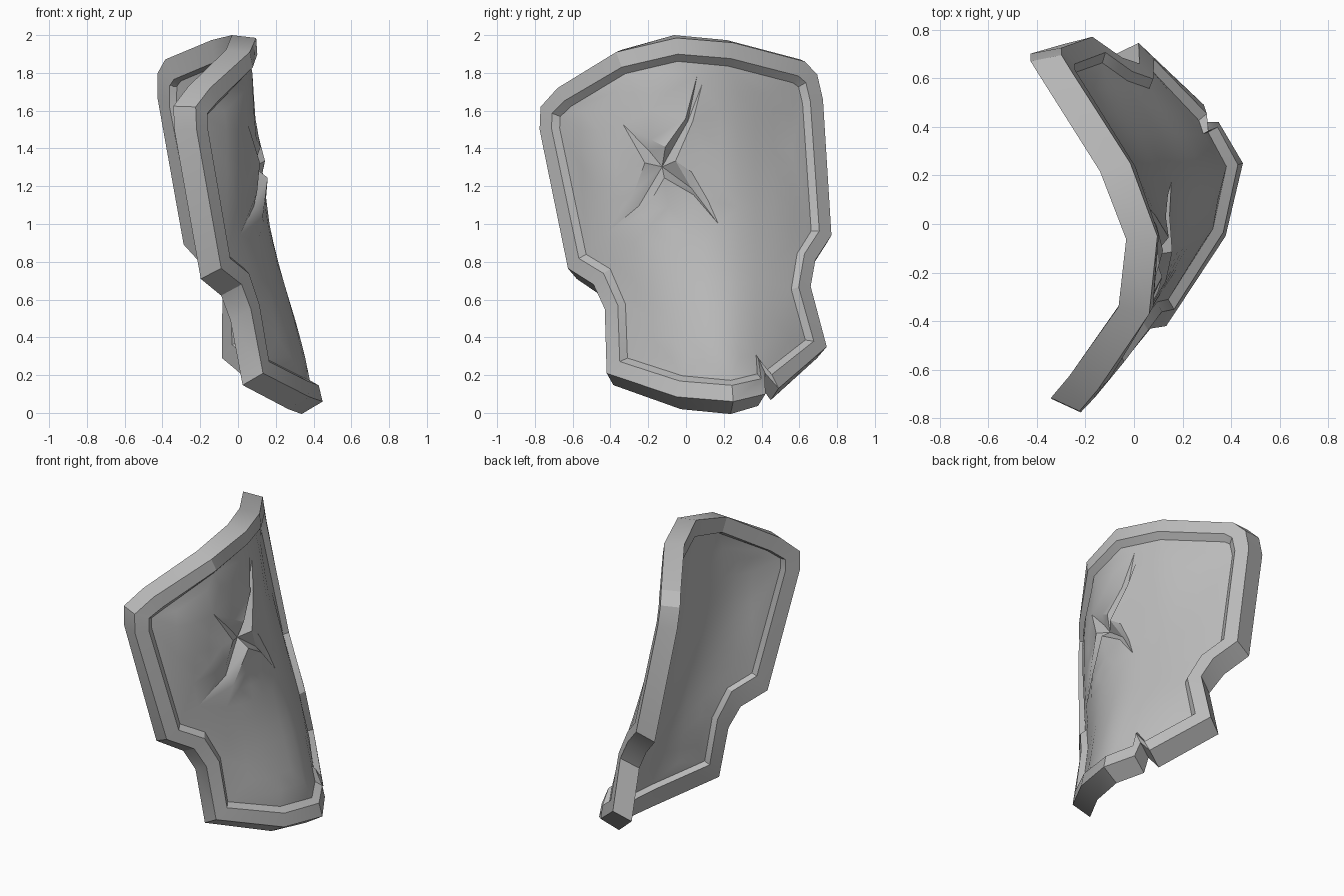
import bpy, bmesh, math
from mathutils import Vector
from mathutils.geometry import delaunay_2d_cdt, intersect_point_line

if "Cube" in bpy.data.objects:
    bpy.data.objects.remove(bpy.data.objects["Cube"])

steel = bpy.data.materials.new("grey_steel")
steel.diffuse_color = (0.5, 0.5, 0.5, 1)
steel.use_nodes = True
steel.node_tree.nodes["Principled BSDF"].inputs["Base Color"].default_value = steel.diffuse_color

# Curved surface x = f(y, z) from a small control grid
YS = [-.77, -.53, -.3, -.06, .24, .57, .77]
ZS = [.1, .5, .9, 1.4, 1.9]
GRID = [[-.11, .08, .23, .37, .44, .23, .02],
        [-.19, 0, .16, .295, .335, .15, -.03],
        [-.22, -.01, .14, .22, .205, .02, -.16],
        [-.21, .01, .11, .145, .08, -.13, -.28],
        [-.25, -.035, .09, .105, 0, -.22, -.38]]


def spline(ks, vs, t):
    n = len(ks)
    slope = lambda i: ((vs[min(i + 1, n - 1)] - vs[max(i - 1, 0)]) /
                       (ks[min(i + 1, n - 1)] - ks[max(i - 1, 0)]))
    if t <= ks[0]:
        return vs[0] + slope(0) * (t - ks[0])
    if t >= ks[-1]:
        return vs[-1] + slope(n - 1) * (t - ks[-1])
    i = max(k for k in range(n - 1) if ks[k] <= t)
    h = ks[i + 1] - ks[i]
    u = (t - ks[i]) / h
    return ((2*u**3 - 3*u*u + 1) * vs[i] + (u**3 - 2*u*u + u) * h * slope(i)
            + (3*u*u - 2*u**3) * vs[i + 1] + (u**3 - u*u) * h * slope(i + 1))


def f(y, z):
    return spline(ZS, [spline(YS, row, y) for row in GRID], z)


def grad(y, z):
    e = .03
    return (f(y + e, z) - f(y - e, z)) / (2*e), (f(y, z + e) - f(y, z - e)) / (2*e)


def lift(p, depth, flare=False):
    """Point on the curved surface, moved along its softened normal."""
    y, z = p
    fy, fz = grad(y, z)
    d = Vector((1, -.5*fy, -.9*fz))
    if flare:                       # outer back corner of the rim spreads outward
        d.z = spline([0, .8, 1.4, 2], [.6, .5, .05, -.12], z)
        if y > .5 and z > .8:
            d.y -= .2
    return Vector((f(y, z), y, z)) + d.normalized() * depth


# Outline of the plate in (y, z), counter-clockwise from the lower tip
OUTLINE = [Vector(p) for p in [
    (.25, .06), (.42, .10), (.455, .115), (.49, .13), (.745, .35), (.66, .67),
    (.685, .81), (.77, .94), (.725, 1.66), (.695, 1.79), (.63, 1.86), (.25, 1.96),
    (-.05, 1.985), (-.37, 1.91), (-.68, 1.72), (-.77, 1.62), (-.775, 1.5),
    (-.625, .765), (-.49, .68), (-.43, .55), (-.42, .21), (-.05, .085)]]
NOTCH = 2


def inset(w):
    out, n = [], len(OUTLINE)
    for i, p in enumerate(OUTLINE):
        a = (p - OUTLINE[i - 1]).normalized()
        b = (OUTLINE[(i + 1) % n] - p).normalized()
        na, nb = Vector((-a.y, a.x)), Vector((-b.y, b.x))
        m = (na + nb) / max(1 + na.dot(nb), .5)
        fy, _ = grad(*p)
        out.append(p + Vector((m.x * w / math.sqrt(1 + fy*fy), m.y * w)))
    return out


def finish(bm, name):
    me = bpy.data.meshes.new(name)
    bm.to_mesh(me)
    bm.free()
    ob = bpy.data.objects.new(name, me)
    bpy.context.collection.objects.link(ob)
    me.materials.append(steel)
    bpy.ops.object.select_all(action='DESELECT')
    ob.select_set(True)
    bpy.context.view_layer.objects.active = ob
    bpy.ops.object.shade_smooth_by_angle(angle=math.radians(28))


# Raised rim: six-sided section swept round the outline, with a chipped notch
RECESS, BACK = -.04, -.098
ridge, edge, back_edge = inset(.085), inset(.12), inset(.1)
chipped = [p.copy() for p in OUTLINE]
chipped[NOTCH] += Vector((-.03, .10))
ridge[NOTCH] += Vector((-.04, .10))
edge[NOTCH] += Vector((-.035, .09))
back_edge[NOTCH] += Vector((-.035, .09))
sections = [(chipped, 0), (ridge, 0), (edge, RECESS), (back_edge, BACK),
            (ridge, -.13), (chipped, -.13)]
bm = bmesh.new()
loops = []
for k, (pts, d) in enumerate(sections):
    loops.append([bm.verts.new(lift(p, d - (.02 if i == NOTCH and d == 0 else 0), k == 5))
                  for i, p in enumerate(pts)])
n = len(OUTLINE)
for k in range(6):
    A, B = loops[k], loops[(k + 1) % 6]
    for i in range(n):
        j = (i + 1) % n
        bm.faces.new((A[i], A[j], B[j], B[i]))
bmesh.ops.recalc_face_normals(bm, faces=bm.faces)
finish(bm, "rim")

# Crossed gouge: (y, z, height) round its border, and the spine of each arm
STAR = [(-.34, 1.53, 0), (-.19, 1.45, .005), (-.11, 1.41, .015), (0, 1.56, .01),
        (.065, 1.79, 0), (.09, 1.74, 0), (.04, 1.55, .01), (-.055, 1.335, .03),
        (.03, 1.28, .015), (.12, 1.13, .005), (.175, 1.01, 0), (.04, 1.16, .01),
        (-.115, 1.245, .035), (-.24, 1.04, .015), (-.45, .94, 0), (-.28, 1.17, .01),
        (-.22, 1.325, .02)]
SPINE = [(-.13, 1.31, -.03), (-.2, 1.39, -.025), (.015, 1.55, -.02),
         (.03, 1.2, -.02), (-.26, 1.1, -.02)]
TIPS = [0, 4, 10, 14]


def sheet(bm, border, depth, gouge):
    pts = [(p.x, p.y, 0) for p in border]
    edges = [(i, (i + 1) % n) for i in range(n)]
    arms = []
    if gouge:
        s, c = n, n + len(STAR)
        pts += STAR + SPINE
        edges += [(s + i, s + (i + 1) % len(STAR)) for i in range(len(STAR))]
        for i, t in enumerate(TIPS):
            edges += [(c, c + 1 + i), (c + 1 + i, s + t)]
            arms.append((Vector(SPINE[0][:2]), Vector(STAR[t][:2])))

    def clear(q):
        for a, b in arms:
            h, t = intersect_point_line(q, a, b)
            t = min(max(t, 0), 1)
            if (q - a.lerp(b, t)).length < .1:
                return False
        # stay clear of the straight border segments
        for i in range(n):
            a, b = border[i], border[(i + 1) % n]
            h, t = intersect_point_line(q, a, b)
            if (q - a.lerp(b, min(max(t, 0), 1))).length < .05:
                return False
        return True

    for i in range(-8, 9):
        for j in range(1, 20):
            q = Vector((i * .095, j * .1))
            if clear(q):
                pts.append((q.x, q.y, 0))
    co, _, tris, orig, _, _ = delaunay_2d_cdt(
        [Vector(p[:2]) for p in pts], edges, [], 1, 1e-5)
    vs = [bm.verts.new(lift(q, depth + (pts[o[0]][2] if o else 0)))
          for q, o in zip(co, orig)]
    side = 1 if gouge else -1
    for t in tris:
        face = bm.faces.new([vs[k] for k in t])
        face.normal_update()
        if face.normal.x * side < 0:
            face.normal_flip()


# Recessed plate: gouged outer skin and plain inner skin
bm = bmesh.new()
sheet(bm, edge, RECESS, True)
sheet(bm, back_edge, BACK, False)
bmesh.ops.delete(bm, geom=[v for v in bm.verts if not v.link_faces], context='VERTS')
finish(bm, "curved_plate")
